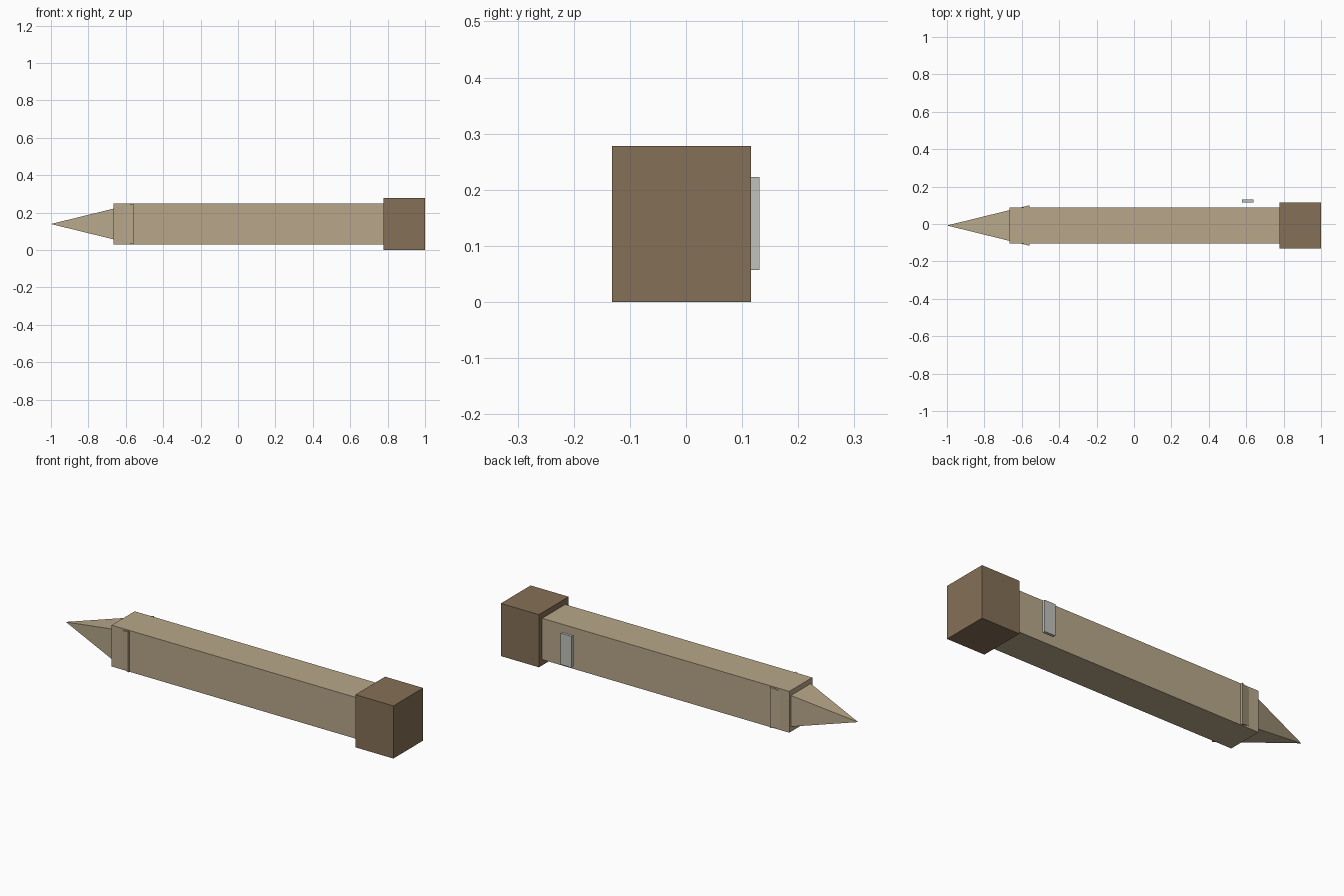
import bpy
import bmesh
from mathutils import Matrix, Vector

cube = bpy.data.objects.get("Cube")
if cube:
    bpy.data.objects.remove(cube, do_unlink=True)

AXIS_Y, AXIS_Z = -0.008, 0.139


def linear(c):
    c /= 255
    return c / 12.92 if c <= 0.04045 else ((c + 0.055) / 1.055) ** 2.4


def material(name, *srgb):
    mat = bpy.data.materials.new(name)
    mat.use_nodes = True
    colour = (*[linear(c) for c in srgb], 1)
    mat.diffuse_color = colour
    mat.node_tree.nodes["Principled BSDF"].inputs["Base Color"].default_value = colour
    return mat


def add_part(name, bm, mat):
    bmesh.ops.recalc_face_normals(bm, faces=bm.faces)
    mesh = bpy.data.meshes.new(name)
    bm.to_mesh(mesh)
    bm.free()
    mesh.materials.append(mat)
    obj = bpy.data.objects.new(name, mesh)
    bpy.context.collection.objects.link(obj)
    return obj


def box(name, low, high, mat):
    low, high = Vector(low), Vector(high)
    bm = bmesh.new()
    bmesh.ops.create_cube(bm, size=1)
    bmesh.ops.scale(bm, vec=high - low, verts=bm.verts)
    bmesh.ops.translate(bm, vec=(low + high) / 2, verts=bm.verts)
    return add_part(name, bm, mat)


def axial_box(name, x0, x1, half_y, half_z, mat):
    return box(name, (x0, AXIS_Y - half_y, AXIS_Z - half_z),
               (x1, AXIS_Y + half_y, AXIS_Z + half_z), mat)


def pyramid(name, base_x, apex_x, half, mat):
    bm = bmesh.new()
    base = [bm.verts.new((base_x, AXIS_Y + half * sy, AXIS_Z + half * sz))
            for sy, sz in ((-1, -1), (1, -1), (1, 1), (-1, 1))]
    apex = bm.verts.new((apex_x, AXIS_Y, AXIS_Z))
    bm.faces.new(base)
    for i in range(4):
        bm.faces.new((base[i], base[(i + 1) % 4], apex))
    return add_part(name, bm, mat)


tan = material("tan", 184, 167, 138)
brown = material("brown", 133, 112, 86)
grey = material("light grey", 192, 193, 187)

# Square shaft and the heavier end block
axial_box("shaft", -0.665, 0.78, 0.096, 0.109, tan)
axial_box("end_block", 0.778, 1.0, 0.124, 0.139, brown)

# Pointed tip, whose wide base pokes through the shaft sides as small barbs
pyramid("pointed_tip", -0.56, -1.0, 0.108, tan)

# Thin plate standing off the back side
box("back_plate", (0.577, 0.116, 0.057), (0.64, 0.131, 0.223), grey)
